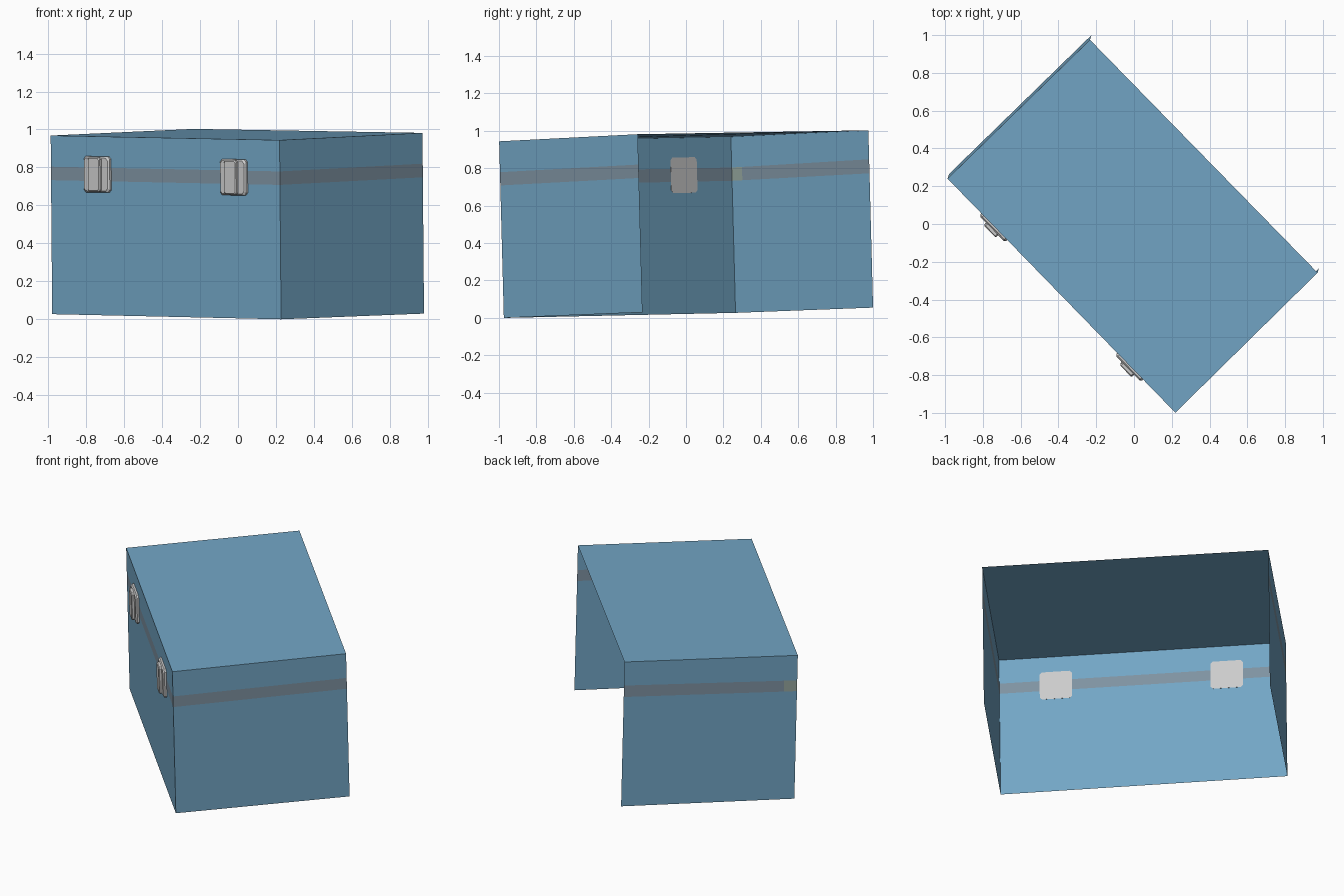
import bpy, bmesh
from mathutils import Vector, Matrix

if "Cube" in bpy.data.objects:
    bpy.data.objects.remove(bpy.data.objects["Cube"])


def material(name, rgb):
    m = bpy.data.materials.new(name)
    m.diffuse_color = (*rgb, 1)
    m.use_nodes = True
    m.node_tree.nodes["Principled BSDF"].inputs["Base Color"].default_value = m.diffuse_color
    return m


blue = material("blue_paint", (0.17, 0.38, 0.56))
band_grey = material("band_grey", (0.21, 0.29, 0.36))
patch_grey = material("patch_grey", (0.30, 0.38, 0.34))

# Top corners of the slightly tilted chest: back-left, left, front, right
TOP = [Vector(p) for p in ((-0.233, 0.975, 1.003), (-0.987, 0.24, 0.968),
                           (0.219, -0.999, 0.944), (0.972, -0.258, 0.982))]
UP = Vector((-0.008, -0.025, 0.943))
HEIGHTS = [(0.055, 0.773, 0.848, 1.003), (0.027, 0.733, 0.804, 0.968),
           (0.0, 0.708, 0.779, 0.944), (0.03, 0.748, 0.82, 0.982)]


def column(i):
    """Points up one corner: foot, band bottom, band top, rim."""
    return [TOP[i] + UP * ((z - TOP[i].z) / UP.z) for z in HEIGHTS[i]]


def mesh_object(name, bm, mat=None):
    me = bpy.data.meshes.new(name)
    bm.to_mesh(me)
    bm.free()
    ob = bpy.data.objects.new(name, me)
    bpy.context.collection.objects.link(ob)
    if mat:
        me.materials.append(mat)
    return ob


def strip(name, cols, row, mat, cap=False):
    bm = bmesh.new()
    low = [bm.verts.new(c[row]) for c in cols]
    high = [bm.verts.new(c[row + 1]) for c in cols]
    for i in range(len(cols) - 1):
        bm.faces.new((low[i], low[i + 1], high[i + 1], high[i]))
    if cap:
        bm.faces.new(high)
    return mesh_object(name, bm, mat)


# Three thin walls, open at the back and underneath
cols = [column(i) for i in range(4)]
strip("lower_walls", cols, 0, blue)
strip("lid", cols, 2, blue, cap=True)

# Dark band round the walls, with a pale patch beside the left corner
split = [a.lerp(b, 0.925) for a, b in zip(cols[0], cols[1])]
strip("band_left_end", [cols[0], split], 1, band_grey)
strip("band_patch", [split, cols[1]], 1, patch_grey)
strip("band_front_and_right", cols[1:], 1, band_grey)

# Latches: chamfered plate with a narrower raised clasp
U = (TOP[2] - TOP[1]).normalized()
W = (UP - U * UP.dot(U)).normalized()
N = U.cross(W).normalized()


def chamfered_block(name, centre, width, height, d0, d1, cut):
    bm = bmesh.new()
    rings = []
    for d, inset in ((d0, 0), (d1 - cut * 0.6, 0), (d1, cut * 0.6)):
        a, b = width / 2 - inset, height / 2 - inset
        c = cut
        pts = [(-a + c, -b), (a - c, -b), (a, -b + c), (a, b - c),
               (a - c, b), (-a + c, b), (-a, b - c), (-a, -b + c)]
        rings.append([bm.verts.new(centre + U * x + W * y + N * d) for x, y in pts])
    for r, s in zip(rings, rings[1:]):
        for i in range(8):
            j = (i + 1) % 8
            bm.faces.new((r[i], r[j], s[j], s[i]))
    bm.faces.new(rings[-1])
    bm.faces.new(rings[0][::-1])
    bmesh.ops.recalc_face_normals(bm, faces=bm.faces)
    return mesh_object(name, bm)


for side, t in (("left", 0.207), ("right", 0.803)):
    mid_left = (cols[1][1] + cols[1][2]) / 2
    mid_front = (cols[2][1] + cols[2][2]) / 2
    centre = mid_left.lerp(mid_front, t)
    chamfered_block(side + "_latch_plate", centre, 0.195, 0.19, -0.001, 0.02, 0.014)
    chamfered_block(side + "_latch_clasp", centre, 0.09, 0.178, 0.018, 0.038, 0.008)
